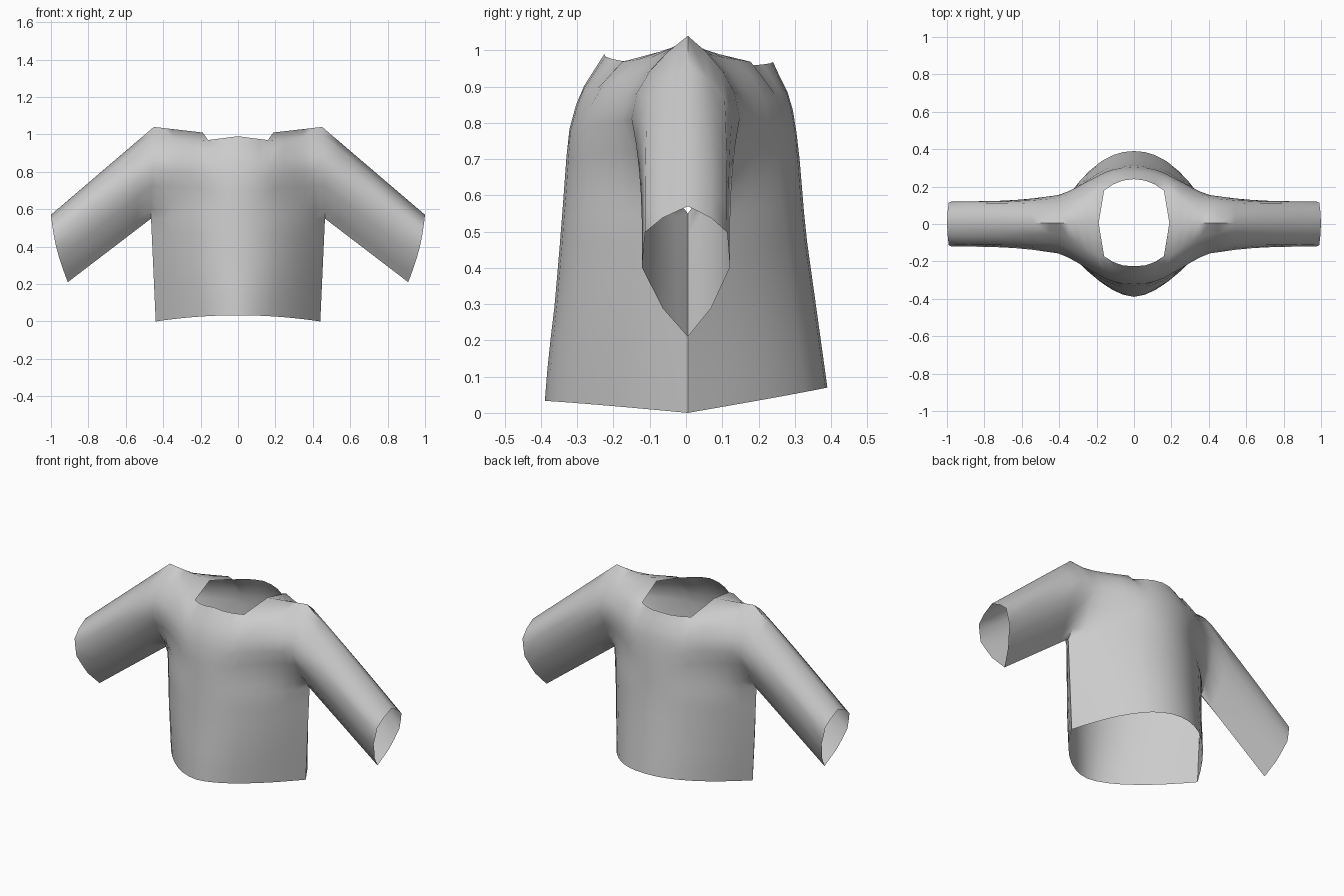
import bpy
import bmesh
from math import pi, sin, radians

cube = bpy.data.objects.get("Cube")
if cube:
    bpy.data.objects.remove(cube, do_unlink=True)

# Plain cloth colour
cloth = bpy.data.materials.new("grey_cloth")
cloth.use_nodes = True
grey = (0.6, 0.6, 0.6, 1)
cloth.diffuse_color = grey
cloth.node_tree.nodes["Principled BSDF"].inputs["Base Color"].default_value = grey

# Key profiles: chest and back depth by height, sleeve depth across its width
CHEST = [(0, .397), (.15, .385), (.3, .367), (.5, .35), (.77, .33), (.88, .3), (.99, .23)]
BACK = [(.07, .385), (.25, .36), (.5, .325), (.74, .305), (.865, .285), (.965, .235)]
CUFF = [(0, 0), (.22, .07), (.53, .126), (.8, .118), (.91, .07), (1, 0)]
SHOULDER = [(0, 0), (.22, .085), (.53, .155), (.68, .14), (.8, .105), (.91, .055), (1, 0)]
COLUMNS = [0, .13, .25, .355, .42, .55, .67, .78, .89, 1]
ROWS = [0, .1, .22, .36, .53, .68, .8, .91, 1]
NECK_COLUMN = .42
ARMPIT = .55
SEAM_Y = .005


def along(table, value):
    """Straight-line reading of a profile."""
    for (a, p), (b, q) in zip(table, table[1:]):
        if value <= b:
            return p + (q - p) * max(0, value - a) / (b - a)
    return table[-1][1]


def mix(a, b, f):
    return a + (b - a) * f


def torso_depth(z, front):
    return along(CHEST if front else BACK, z)


def arm_depth(u, v, front):
    """Sleeve half thickness, flaring toward the shoulder."""
    depth = mix(along(CUFF, v), along(SHOULDER, v), (1 - u) ** 3)
    return depth * (1 if front else .92)


def lower_body(t, w, front):
    """Point between hem (w=0) and armpit (w=1)."""
    hem = (.033 if front else .07) * (1 - t ** 2)
    z = mix(hem, ARMPIT, w)
    roundness = mix(1.75 if front else 2.1, 2, min(1, 2 * w))
    return t * mix(.44, .465, w), torso_depth(z, front) * (1 - t ** roundness), z


def upper_body(t, v, front):
    """Point between armpit (v=0) and neckline or shoulder (v=1)."""
    if t < NECK_COLUMN:
        top = mix(.99, .97, t / .355) if front else mix(.968, .958, t / .355)
        roll = 1
    else:
        top = mix(1.01, 1.04, (t - NECK_COLUMN) / (1 - NECK_COLUMN))
        roll = min(1, (1 - v) / .09)
    z = mix(ARMPIT, top, v)
    arm = arm_depth(0, v, front)
    power = 1 + min(1.1, v * 3) + max(0, v - .8) * 4
    bulge = (1 - t ** mix(2, 2.2, min(1, v * 2))) ** power
    depth = arm + (torso_depth(z, front) - arm) * bulge * roll
    return t * mix(.465, .45, v), depth, z


def sleeve(u, v, front):
    """Point between armhole (u=0) and cuff (u=1)."""
    x = mix(mix(.465, .45, v), mix(.91, 1, v) + .015 * sin(pi * v), u)
    z = mix(mix(ARMPIT, 1.04, v), mix(.21, .57, v), u)
    return x, arm_depth(u, v, front), z


def add_sheet(bm, shape, us, vs, front):
    """Grid of quads from a surface function, facing outward."""
    side = -1 if front else 1
    grid = []
    for u in us:
        points = [shape(u, v, front) for v in vs]
        grid.append([bm.verts.new((x, SEAM_Y + side * d, z)) for x, d, z in points])
    for a, b in zip(grid, grid[1:]):
        for i in range(len(vs) - 1):
            quad = [a[i], b[i], b[i + 1], a[i + 1]]
            bm.faces.new(quad if front else quad[::-1])


# Left half of the shirt: front and back sheets sewn at the seams
bm = bmesh.new()
steps = [i / 6 for i in range(7)]
for front in (True, False):
    add_sheet(bm, lower_body, COLUMNS, steps, front)
    add_sheet(bm, upper_body, COLUMNS, ROWS, front)
    add_sheet(bm, sleeve, steps, ROWS, front)
bmesh.ops.remove_doubles(bm, verts=bm.verts, dist=.0005)

mesh = bpy.data.meshes.new("shirt")
bm.to_mesh(mesh)
bm.free()
mesh.materials.append(cloth)
shirt = bpy.data.objects.new("shirt", mesh)
bpy.context.collection.objects.link(shirt)

# Smooth cloth with crisp side seams
bpy.ops.object.select_all(action='DESELECT')
shirt.select_set(True)
bpy.context.view_layer.objects.active = shirt
bpy.ops.object.shade_smooth_by_angle(angle=radians(56))

# Right half
mirror = shirt.modifiers.new("mirror", 'MIRROR')
mirror.use_clip = True
mirror.merge_threshold = .001
